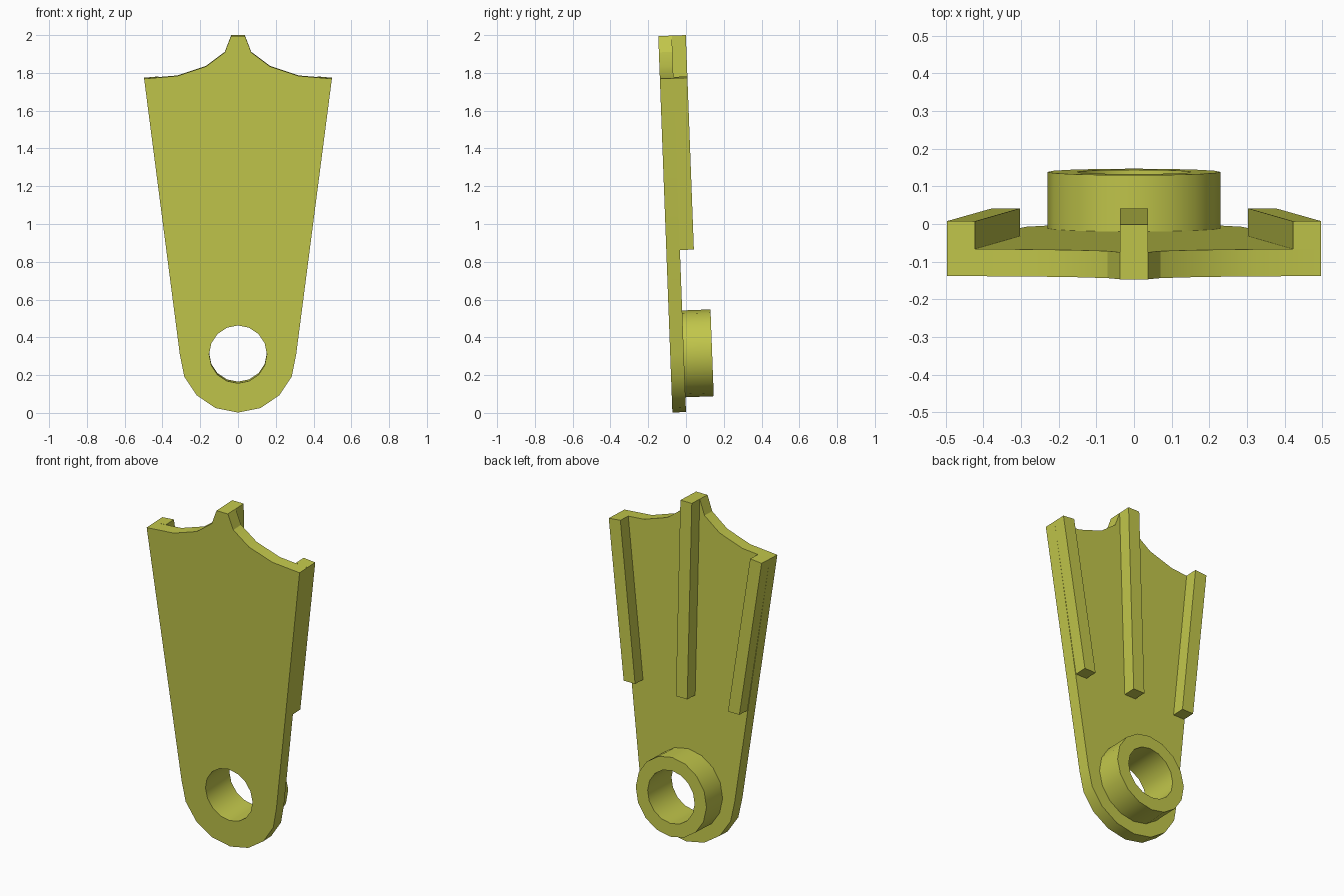
import bpy, bmesh
from math import sin, cos, pi, radians

if "Cube" in bpy.data.objects:
    bpy.data.objects.remove(bpy.data.objects["Cube"])

T = 0.072                       # plate thickness
TILT = 0.0375                   # whole part leans forward
HUB = 0.31                      # height of the hub centre

mat = bpy.data.materials.new("olive_yellow")
mat.diffuse_color = (0.54, 0.57, 0.07, 1)
mat.use_nodes = True
mat.node_tree.nodes["Principled BSDF"].inputs["Base Color"].default_value = mat.diffuse_color


def ring(r, n=16):
    return [(r * sin(2 * pi * i / n), HUB + r * cos(2 * pi * i / n)) for i in range(n)]


def slab(name, loops, y0, y1, base=True):
    """Extrude an xz outline (extra loops are holes) from y0 to y1."""
    bm = bmesh.new()
    caps = ([], [])
    for loop in loops:
        a = [bm.verts.new((x, y0, z)) for x, z in loop]
        b = [bm.verts.new((x, y1, z)) for x, z in loop]
        n = len(loop)
        for i in range(n):
            j = (i + 1) % n
            bm.faces.new((a[i], a[j], b[j], b[i]))
            caps[0].append(bm.edges.get((a[i], a[j])))
            caps[1].append(bm.edges.get((b[i], b[j])))
    for edges, wanted, ny in ((caps[0], base, -1), (caps[1], True, 1)):
        if wanted:
            bmesh.ops.triangle_fill(bm, edges=edges, use_beauty=True, normal=(0, ny, 0))
    bmesh.ops.recalc_face_normals(bm, faces=bm.faces[:])
    me = bpy.data.meshes.new(name)
    bm.to_mesh(me)
    bm.free()
    me.materials.append(mat)
    ob = bpy.data.objects.new(name, me)
    bpy.context.collection.objects.link(ob)
    ob.location = (0, -T, 0)
    ob.rotation_euler = (TILT, 0, 0)
    bpy.ops.object.select_all(action='DESELECT')
    ob.select_set(True)
    bpy.context.view_layer.objects.active = ob
    bpy.ops.object.shade_smooth_by_angle(angle=radians(30))
    return ob


# Tapered plate: rounded foot, straight flanks, scooped top with a centre peak
R = 0.308
half = [(R * sin(i * pi / 8), HUB - R * cos(i * pi / 8)) for i in range(1, 5)]
half += [(0.497, 1.77), (0.32, 1.785), (0.17, 1.835), (0.07, 1.91), (0.037, 1.996)]
outline = [(0, HUB - R)] + half + [(-x, z) for x, z in reversed(half)]
slab("plate", [outline, ring(0.153)], 0, T)

# Hub around the hole
slab("hub", [ring(0.23), ring(0.153)], T, T + 0.15, base=False)

# Back ribs: one in the centre, one along each flank
top = T + 0.074
slab("centre_rib", [[(-0.037, 0.86), (0.037, 0.86), (0.037, 1.996), (-0.037, 1.996)]],
     T, top, base=False)
for side, s in (("right", 1), ("left", -1)):
    rib = [(0.302, 0.86), (0.376, 0.86), (0.497, 1.77), (0.422, 1.777)]
    slab(side + "_rib", [[(s * x, z) for x, z in rib]], T, top, base=False)
